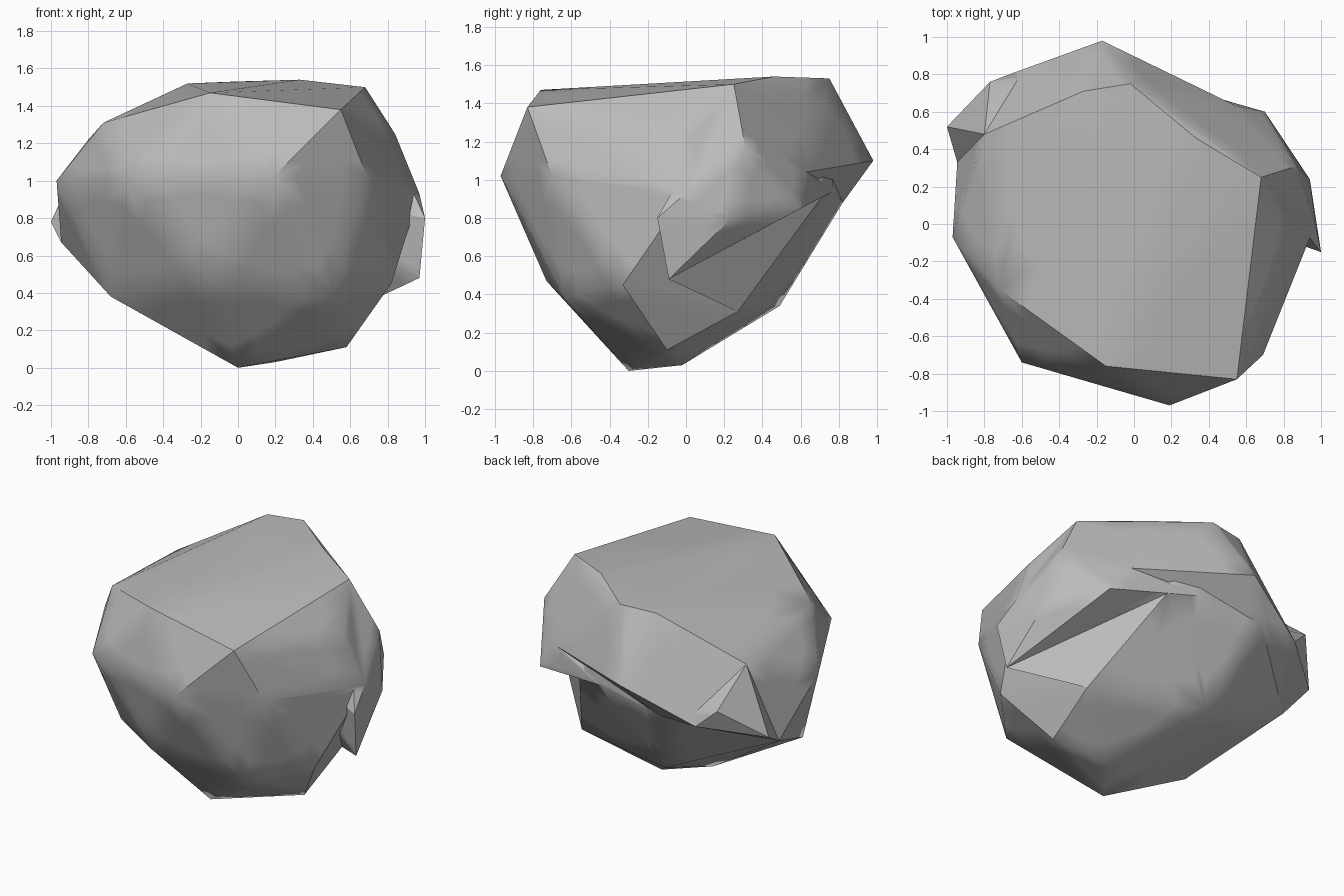
import bpy, bmesh, math

cube = bpy.data.objects.get("Cube")
if cube:
    bpy.data.objects.remove(cube, do_unlink=True)

stone = bpy.data.materials.new("stone grey")
stone.use_nodes = True
GREY = (0.5, 0.5, 0.5, 1)
stone.diffuse_color = GREY
bsdf = stone.node_tree.nodes["Principled BSDF"]
bsdf.inputs["Base Color"].default_value = GREY
bsdf.inputs["Roughness"].default_value = 0.9


def hull(name, points):
    """A convex chunk of stone wrapped around a few corner points."""
    bm = bmesh.new()
    for p in points:
        bm.verts.new(p)
    result = bmesh.ops.convex_hull(bm, input=bm.verts)
    spare = {g for g in result["geom_interior"] if isinstance(g, bmesh.types.BMVert)}
    bmesh.ops.delete(bm, geom=list(spare), context='VERTS')
    bmesh.ops.recalc_face_normals(bm, faces=bm.faces)
    mesh = bpy.data.meshes.new(name)
    bm.to_mesh(mesh)
    bm.free()
    mesh.materials.append(stone)
    obj = bpy.data.objects.new(name, mesh)
    bpy.context.collection.objects.link(obj)
    return obj


# Corners shared between neighbouring chunks
crown_right = (0.68, 0.25, 1.50)
crown_mid = (0.33, 0.46, 1.54)
crown_back = (-0.02, 0.75, 1.53)
crown_left = (-0.27, 0.71, 1.52)
left_shoulder = (-0.80, 0.48, 1.22)
left_foot = (-0.945, 0.33, 0.67)
ledge_corner = (-0.64, 0.81, 0.87)
ledge_root = (0.55, 0.63, 1.04)
notch_right = (0.32, 0.71, 0.91)
notch_mid = (0.11, 0.77, 0.94)
notch_left = (-0.36, 0.82, 0.88)
side_foot = (0.61, 0.27, 0.31)
side_tip = (0.97, -0.09, 0.48)
side_spur = (1.0, -0.15, 0.80)
side_brow = (0.97, 0, 0.93)
core = (0, 0.2, 1.0)

# Main boulder
boulder = hull("boulder", [
    crown_right, crown_mid, crown_back, crown_left, left_shoulder, left_foot,
    notch_right, notch_mid, notch_left, side_foot, side_brow,
    (0.82, -0.33, 0.45), (0.84, -0.04, 1.25), (0.58, -0.10, 0.11),
    (-0.15, -0.76, 1.47), (0.55, -0.83, 1.38), (-0.72, -0.35, 1.31),
    (0.19, -0.97, 1.02), (-0.60, -0.74, 1.02), (0.69, -0.70, 1.02),
    (-0.15, -0.73, 0.47), (0.51, -0.64, 0.38), (-0.68, -0.31, 0.38),
    (-0.97, -0.07, 1.0), (-0.18, 0.49, 0.34),
    (0, -0.30, 0), (0.20, -0.02, 0.03)])

# Overhanging ledges
back_ledge = hull("back_ledge", [
    crown_right, crown_mid, crown_back, crown_left, left_shoulder,
    ledge_corner, ledge_root, notch_left, core, (-0.17, 0.98, 1.10)])

side_ledge = hull("side_ledge", [
    crown_right, ledge_root, notch_right, notch_mid, core,
    side_tip, side_spur, side_brow,
    (0.94, 0.24, 0.80), (0.87, 0.31, 1.17), (0.70, 0.60, 0.85)])

# Hollow slope under the side ledge
side_slope = hull("side_slope", [
    side_tip, side_spur, notch_right, side_foot, core])

left_ledge = hull("left_ledge", [
    left_shoulder, left_foot, ledge_corner, notch_left, core,
    (-0.77, 0.76, 0.99), (-1.0, 0.52, 0.78)])

# Fuse the chunks into one stone
bpy.context.view_layer.objects.active = boulder
for chunk in (back_ledge, side_ledge, side_slope, left_ledge):
    fuse = boulder.modifiers.new("fuse", 'BOOLEAN')
    fuse.operation = 'UNION'
    fuse.solver = 'EXACT'
    fuse.object = chunk
    bpy.ops.object.modifier_apply(modifier=fuse.name)
    bpy.data.objects.remove(chunk, do_unlink=True)

# Finer faces keep the facets flat and blend only near their borders
boulder.modifiers.new("triangles", 'TRIANGULATE')
finer = boulder.modifiers.new("finer", 'SUBSURF')
finer.subdivision_type = 'SIMPLE'
finer.levels = finer.render_levels = 2
for name in ("triangles", "finer"):
    bpy.ops.object.modifier_apply(modifier=name)

# Soft shading over shallow bends, crisp elsewhere
bpy.ops.object.select_all(action='DESELECT')
boulder.select_set(True)
bpy.ops.object.shade_smooth_by_angle(angle=math.radians(37))
